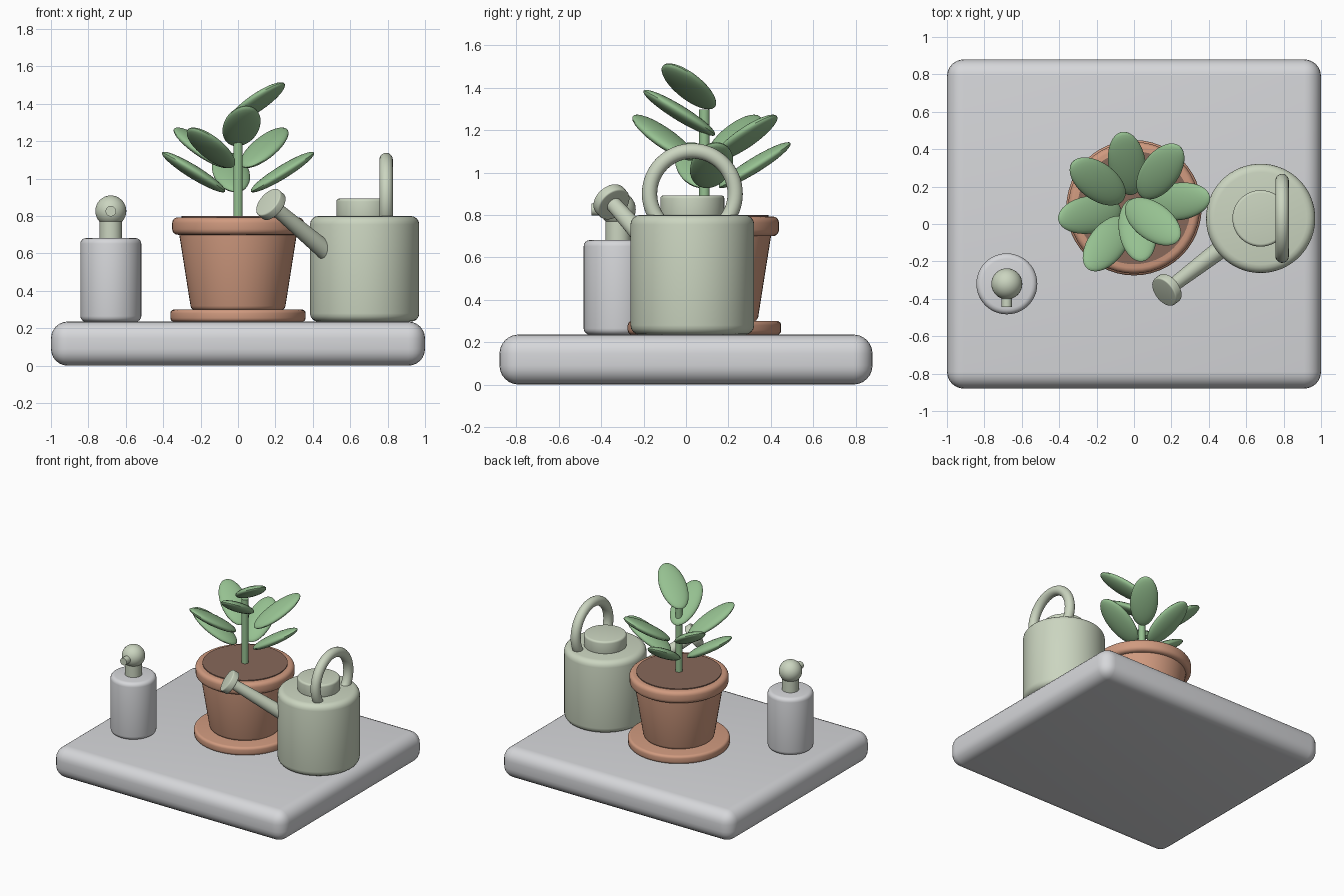
import bpy, bmesh, math
from mathutils import Vector, Matrix

if "Cube" in bpy.data.objects:
    bpy.data.objects.remove(bpy.data.objects["Cube"])


def material(name, srgb):
    m = bpy.data.materials.new(name)
    lin = [((c / 255 + 0.055) / 1.055) ** 2.4 for c in srgb]
    m.diffuse_color = (*lin, 1)
    m.use_nodes = True
    m.node_tree.nodes["Principled BSDF"].inputs["Base Color"].default_value = m.diffuse_color
    return m


STONE = material("light_grey", (214, 215, 218))
SAGE = material("pale_sage", (203, 213, 192))
CLAY = material("terracotta", (208, 154, 127))
SOIL = material("soil_brown", (135, 104, 90))
LEAF = material("leaf_green", (150, 193, 145))


def finish(bm, name, mat):
    bmesh.ops.recalc_face_normals(bm, faces=bm.faces)
    mesh = bpy.data.meshes.new(name)
    bm.to_mesh(mesh)
    bm.free()
    mesh.materials.append(mat)
    ob = bpy.data.objects.new(name, mesh)
    bpy.context.collection.objects.link(ob)
    bpy.ops.object.select_all(action='DESELECT')
    ob.select_set(True)
    bpy.context.view_layer.objects.active = ob
    bpy.ops.object.shade_smooth_by_angle(angle=math.radians(35))
    return ob


def cylinder(name, mat, p0, p1, r0, r1=None, bevel=0, segs=48):
    """Capped, optionally tapered cylinder between two points with rounded rims."""
    p0, p1 = Vector(p0), Vector(p1)
    axis = p1 - p0
    bm = bmesh.new()
    bmesh.ops.create_cone(bm, cap_ends=True, segments=segs, radius1=r0,
                          radius2=r0 if r1 is None else r1, depth=axis.length)
    if bevel:
        rims = [e for e in bm.edges if any(len(f.verts) > 4 for f in e.link_faces)]
        bmesh.ops.bevel(bm, geom=rims, offset=bevel, segments=4, profile=0.5,
                        affect='EDGES', clamp_overlap=True)
    rot = axis.to_track_quat('Z', 'Y').to_matrix().to_4x4()
    bm.transform(Matrix.Translation((p0 + p1) / 2) @ rot)
    return finish(bm, name, mat)


def upright(name, mat, xy, z0, z1, r0, r1=None, bevel=0, segs=48):
    return cylinder(name, mat, (*xy, z0), (*xy, z1), r0, r1, bevel, segs)


def ellipsoid(name, mat, size, matrix):
    bm = bmesh.new()
    bmesh.ops.create_uvsphere(bm, u_segments=32, v_segments=16, radius=1)
    bm.transform(matrix @ Matrix.Diagonal((*size, 1)))
    return finish(bm, name, mat)


# Rounded slab
bm = bmesh.new()
bmesh.ops.create_cube(bm, size=1)
bm.transform(Matrix.Translation((0, 0, 0.118)) @ Matrix.Diagonal((2, 1.76, 0.236, 1)))
bmesh.ops.bevel(bm, geom=bm.edges[:], offset=0.09, segments=6, profile=0.5, affect='EDGES')
finish(bm, "base_slab", STONE)

# Potted plant
POT = (0, 0.087)
upright("saucer", CLAY, POT, 0.235, 0.30, 0.362, bevel=0.02)
upright("pot_body", CLAY, POT, 0.295, 0.75, 0.25, 0.322, bevel=0.025)
upright("pot_rim", CLAY, POT, 0.70, 0.793, 0.352, bevel=0.03)
upright("soil", SOIL, POT, 0.75, 0.80, 0.302)
upright("stem", LEAF, POT, 0.79, 1.298, 0.025, segs=24)

# Leaves spiral round the stem: azimuth, distance from stem, height
leaves = [(8, 0.24, 1.035), (99, 0.24, 1.035), (189, 0.24, 1.035),
          (54, 0.24, 1.165), (144, 0.24, 1.165), (233, 0.24, 1.165),
          (279, 0.12, 1.282), (324, 0.125, 1.407)]
for i, (az, dist, z) in enumerate(leaves):
    place = (Matrix.Translation((*POT, z)) @ Matrix.Rotation(math.radians(az), 4, 'Z')
             @ Matrix.Translation((dist, 0, 0)) @ Matrix.Rotation(math.radians(-31.5), 4, 'Y'))
    ellipsoid(f"leaf_{i + 1}", LEAF, (0.2, 0.1, 0.035), place)

# Spray bottle
BOT = (-0.68, -0.32)
upright("bottle_body", STONE, BOT, 0.235, 0.682, 0.163, bevel=0.03)
upright("bottle_neck", SAGE, BOT, 0.67, 0.80, 0.06, segs=32)
ellipsoid("bottle_bulb", SAGE, (0.083,) * 3, Matrix.Translation((*BOT, 0.827)))
cylinder("bottle_nozzle", SAGE, (-0.68, -0.34, 0.826), (-0.68, -0.445, 0.826), 0.028, segs=24)

# Watering can
CAN = (0.677, 0.03)
upright("can_body", SAGE, CAN, 0.235, 0.80, 0.292, bevel=0.045, segs=64)
upright("can_lid", SAGE, CAN, 0.79, 0.893, 0.151, bevel=0.015)
tip = Vector((0.176, -0.352, 0.862))
direction = Vector((-0.66, -0.50, 0.56)).normalized()
cylinder("can_spout", SAGE, tip - direction * 0.5, tip, 0.052, 0.036, segs=32)
cylinder("spout_rose", SAGE, tip - direction * 0.025, tip + direction * 0.025, 0.087,
         bevel=0.008, segs=40)

# Ring handle, sunk into the can
bpy.ops.mesh.primitive_torus_add(major_segments=64, minor_segments=20, major_radius=0.202,
                                 minor_radius=0.036, location=(0.792, 0.03, 0.90),
                                 rotation=(0, math.pi / 2, 0))
handle = bpy.context.object
handle.name = "can_handle"
handle.data.materials.append(SAGE)
bpy.ops.object.shade_smooth_by_angle(angle=math.radians(35))
